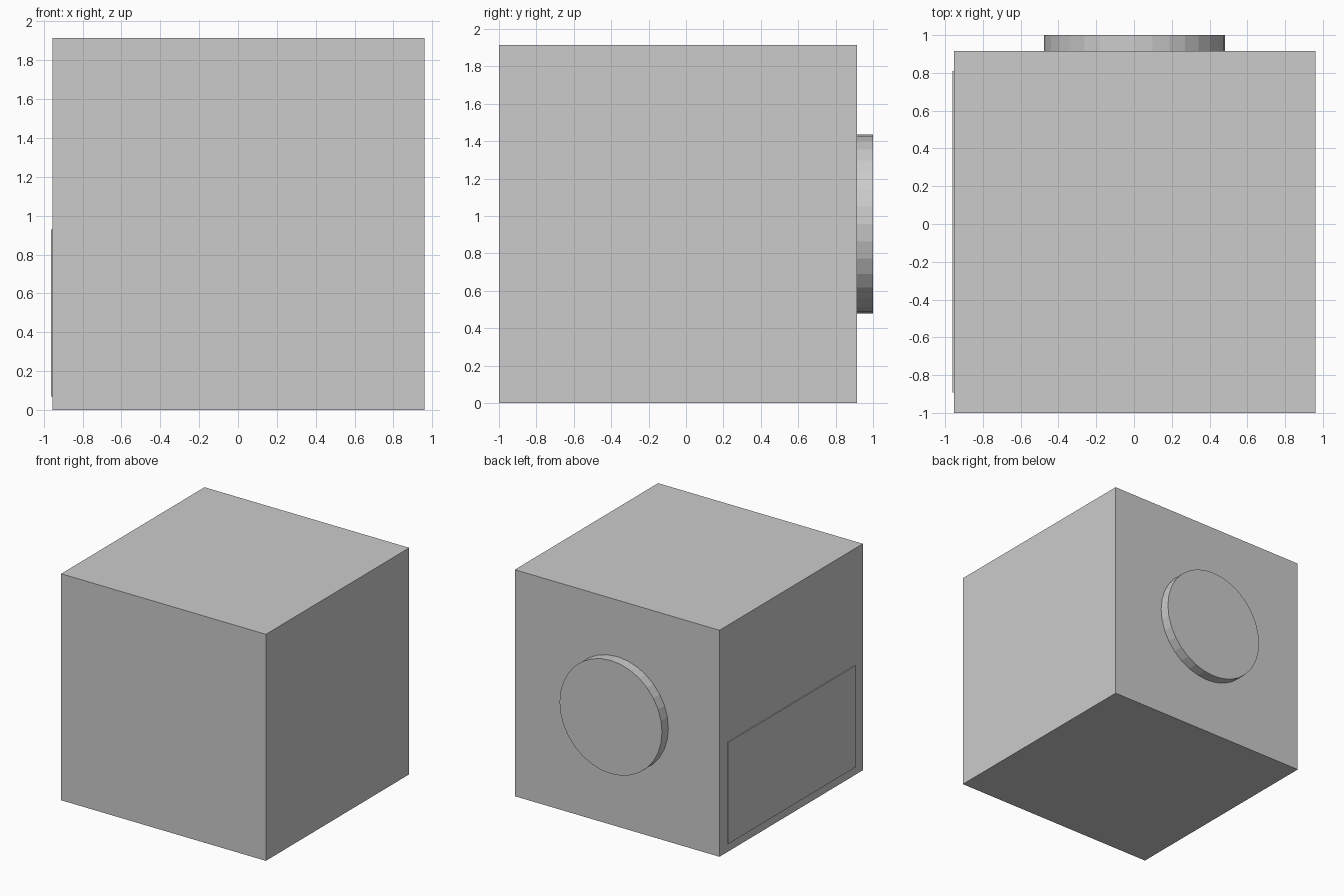
import bpy
import math

if "Cube" in bpy.data.objects:
    bpy.data.objects.remove(bpy.data.objects["Cube"])


def box(name, x, y, z):
    """Box spanning the given (min, max) ranges."""
    spans = (x, y, z)
    bpy.ops.mesh.primitive_cube_add(size=1, location=[(a + b) / 2 for a, b in spans])
    obj = bpy.context.object
    obj.name = name
    obj.scale = [b - a for a, b in spans]
    bpy.ops.object.transform_apply(location=False, rotation=False, scale=True)
    return obj


LEFT, RIGHT = -0.954, 0.961
FRONT, BACK = -1.0, 0.915
HEIGHT = 1.915

# Main cube
box("body", (LEFT, RIGHT), (FRONT, BACK), (0, HEIGHT))

# Thin raised panel low on the left side
box("side_panel", (-0.962, LEFT + 0.01), (-0.893, 0.81), (0.07, 0.928))

# Round disc standing out from the back, slightly sunk into the body
sink = 0.02
depth = 1.0 - BACK + sink
bpy.ops.mesh.primitive_cylinder_add(
    vertices=32, radius=0.479, depth=depth,
    location=((LEFT + RIGHT) / 2, 1.0 - depth / 2, HEIGHT / 2),
    rotation=(math.radians(90), 0, 0))
bpy.context.object.name = "back_disc"
